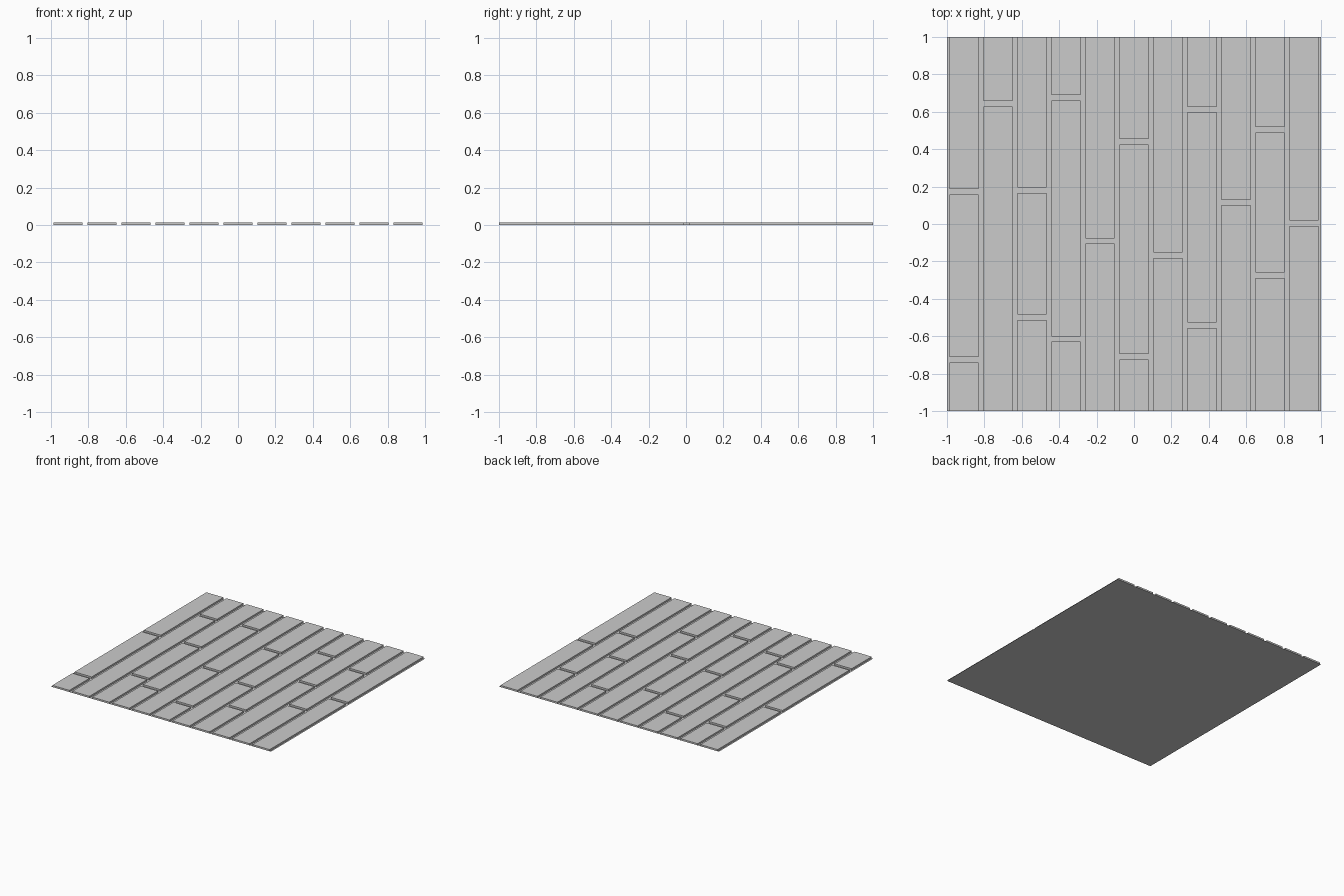
import bpy
import bmesh

if "Cube" in bpy.data.objects:
    bpy.data.objects.remove(bpy.data.objects["Cube"])

PITCH, WIDTH, GAP, TOP = 0.182, 0.155, 0.029, 0.014

# Position along y of the end joints in each of the eleven plank rows
JOINTS = [
    (-0.725, 0.172), (0.644,), (-0.498, 0.18), (-0.615, 0.676),
    (-0.091,), (-0.71, 0.439), (-0.166,), (-0.542, 0.612),
    (0.115,), (-0.273, 0.503), (0.003,),
]


def add_object(name, bm):
    mesh = bpy.data.meshes.new(name)
    bm.to_mesh(mesh)
    bm.free()
    obj = bpy.data.objects.new(name, mesh)
    bpy.context.collection.objects.link(obj)


def add_plank(bm, x, y0, y1):
    """Block open underneath, resting on the base sheet."""
    verts = bmesh.ops.create_cube(bm, size=1)["verts"]
    for v in verts:
        v.co.x = x + v.co.x * WIDTH
        v.co.y = (y0 + y1) / 2 + v.co.y * (y1 - y0)
        v.co.z = TOP if v.co.z > 0 else 0
    bottom = [f for f in verts[0].link_faces[:] + verts[-1].link_faces[:]
              if all(v.co.z == 0 for v in f.verts)]
    bmesh.ops.delete(bm, geom=list(set(bottom)), context="FACES_ONLY")


# Base sheet seen between the planks
bm = bmesh.new()
bmesh.ops.create_grid(bm, x_segments=1, y_segments=1, size=1)
add_object("floor_base", bm)

# Rows of planks
for i, joints in enumerate(JOINTS):
    bm = bmesh.new()
    starts = [-1] + [j + GAP / 2 for j in joints]
    ends = [j - GAP / 2 for j in joints] + [1]
    for y0, y1 in zip(starts, ends):
        add_plank(bm, (i - 5) * PITCH, y0, y1)
    add_object(f"plank_row_{i + 1}", bm)
